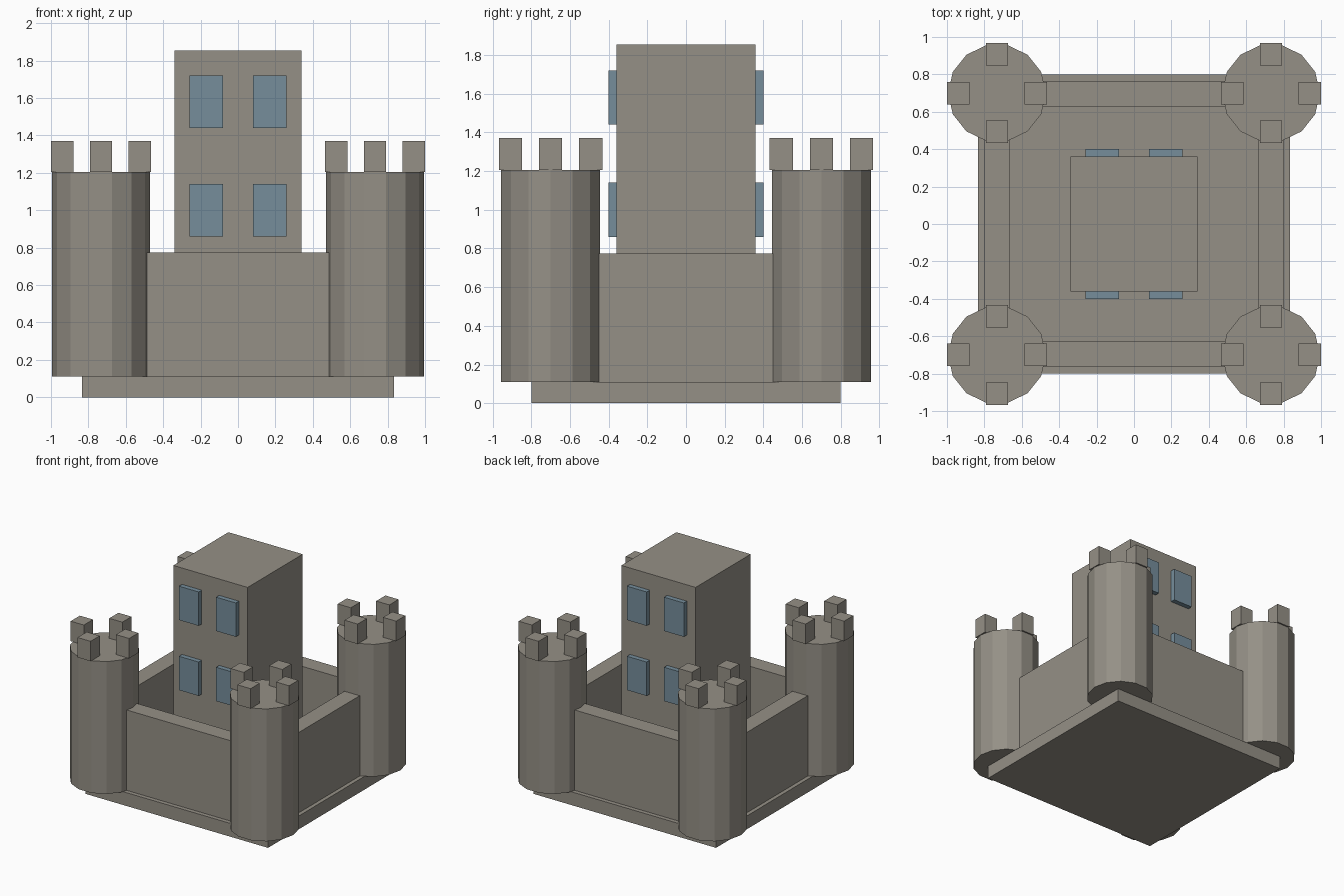
import bpy
import math

old = bpy.data.objects.get("Cube")
if old:
    bpy.data.objects.remove(old, do_unlink=True)


def material(name, rgb):
    m = bpy.data.materials.new(name)
    m.use_nodes = True
    m.diffuse_color = (*rgb, 1)
    m.node_tree.nodes["Principled BSDF"].inputs["Base Color"].default_value = (*rgb, 1)
    return m


stone = material("grey stone", (0.30, 0.28, 0.24))
glass = material("blue glass", (0.18, 0.27, 0.33))


def box(name, center, size, mat=stone):
    bpy.ops.mesh.primitive_cube_add(size=1, location=center)
    ob = bpy.context.object
    ob.name = name
    ob.scale = size
    ob.data.materials.append(mat)


BASE_TOP = 0.11
WALL_TOP = 0.775
KEEP_TOP = 1.855
TOWER_TOP = 1.205
TX, TY = 0.7325, 0.70

# Base slab
box("base", (0, 0, BASE_TOP / 2), (1.67, 1.60, BASE_TOP))

# Central keep
box("keep", (0, 0, (BASE_TOP + KEEP_TOP) / 2), (0.68, 0.72, KEEP_TOP - BASE_TOP))

# Curtain walls between the towers
wall_z = (BASE_TOP + WALL_TOP) / 2
wall_h = WALL_TOP - BASE_TOP
for s, fb, lr in ((-1, "front", "right"), (1, "back", "left")):
    box(fb + "_wall", (0, s * 0.695, wall_z), (2 * TX, 0.14, wall_h))
    box(lr + "_wall", (s * TX, 0, wall_z), (0.14, 2 * TY, wall_h))

    # Two rows of windows on the front and back of the keep
    for x in (-0.17, 0.17):
        for z in (1.0, 1.58):
            box(fb + "_window", (x, s * 0.38, z), (0.18, 0.04, 0.28), glass)

# Corner towers, each with four merlons
for sx, side in ((-1, "right"), (1, "left")):
    for sy, end in ((-1, "front"), (1, "back")):
        name = f"{end}_{side}_tower"
        bpy.ops.mesh.primitive_cylinder_add(
            vertices=14, radius=0.262, depth=TOWER_TOP - BASE_TOP,
            location=(sx * TX, sy * TY, (BASE_TOP + TOWER_TOP) / 2),
            rotation=(0, 0, math.pi / 2))
        tower = bpy.context.object
        tower.name = name
        tower.data.materials.append(stone)
        for dx, dy in ((1, 0), (-1, 0), (0, 1), (0, -1)):
            box(name + "_merlon",
                (sx * TX + dx * 0.2075, sy * TY + dy * 0.2075, TOWER_TOP + 0.0825),
                (0.12, 0.12, 0.165))
